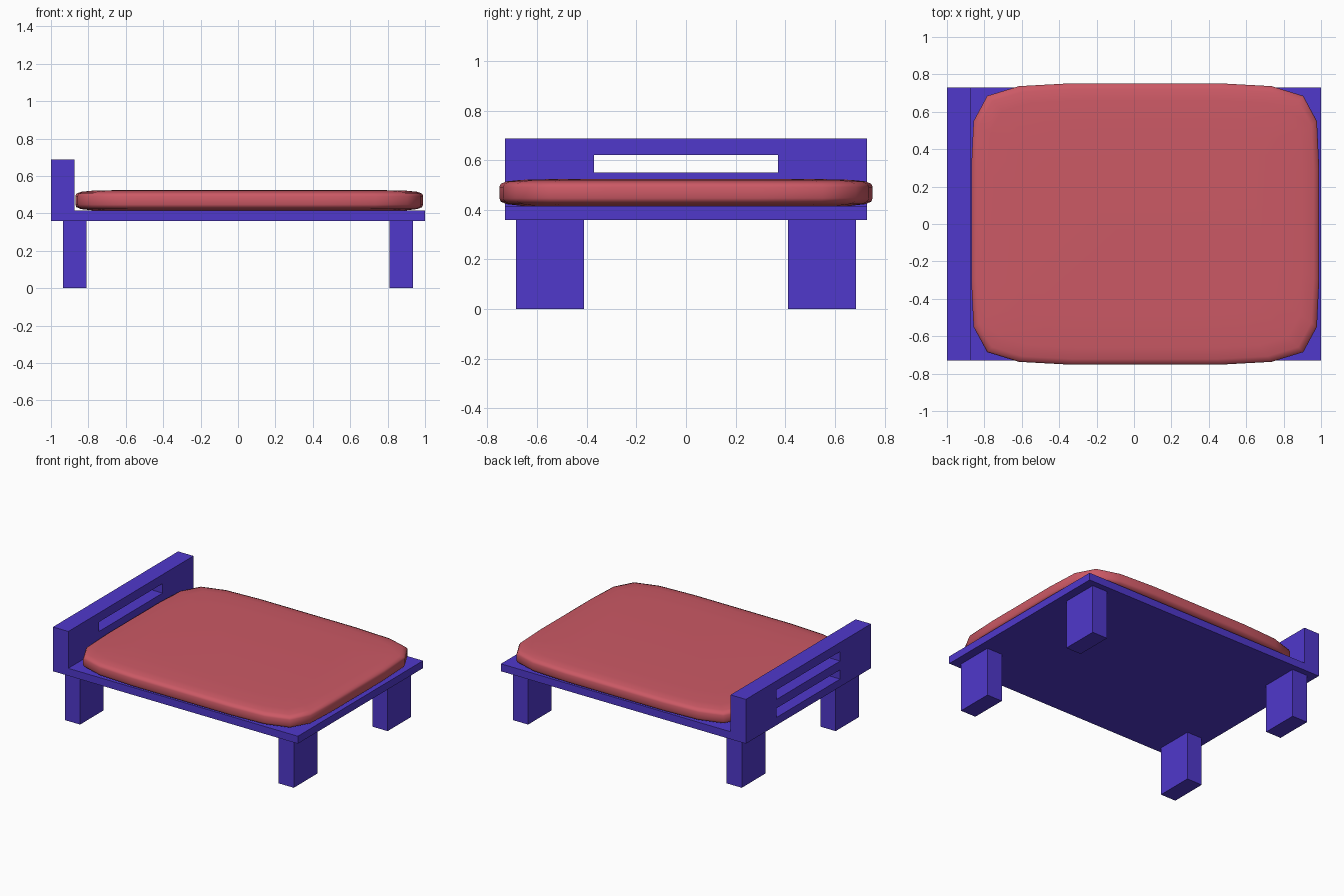
import bpy, bmesh

if "Cube" in bpy.data.objects:
    bpy.data.objects.remove(bpy.data.objects["Cube"])

def material(name, rgb):
    m = bpy.data.materials.new(name)
    m.diffuse_color = (*rgb, 1)
    m.use_nodes = True
    m.node_tree.nodes["Principled BSDF"].inputs["Base Color"].default_value = m.diffuse_color
    return m

FRAME = material("frame_blue", (0.08, 0.04, 0.60))
CLOTH = material("mattress_red", (0.60, 0.10, 0.13))

def add_object(name, bm, mat=None):
    bmesh.ops.recalc_face_normals(bm, faces=bm.faces)
    me = bpy.data.meshes.new(name)
    bm.to_mesh(me)
    bm.free()
    ob = bpy.data.objects.new(name, me)
    bpy.context.collection.objects.link(ob)
    if mat:
        me.materials.append(mat)
    return ob

def box(name, x, y, z, mat=None):
    bm = bmesh.new()
    bmesh.ops.create_cube(bm, size=1)
    for v in bm.verts:
        v.co = [(r[0] + r[1]) / 2 + c * (r[1] - r[0]) for c, r in zip(v.co, (x, y, z))]
    return add_object(name, bm, mat)

# Base and headboard: one L-shaped profile extruded across the bed
bm = bmesh.new()
profile = [(-1, 0.36), (1, 0.36), (1, 0.415), (-0.875, 0.415), (-0.875, 0.687), (-1, 0.687)]
face = bm.faces.new([bm.verts.new((x, -0.73, z)) for x, z in profile])
ext = bmesh.ops.extrude_face_region(bm, geom=[face])
bmesh.ops.translate(bm, vec=(0, 1.46, 0),
                    verts=[g for g in ext["geom"] if isinstance(g, bmesh.types.BMVert)])
frame = add_object("bed_frame", bm, FRAME)

# Two slots through the headboard
for i, z in enumerate([(0.55, 0.62), (0.417, 0.485)]):
    cutter = box(f"slot_cutter_{i}", (-1.1, -0.8), (-0.37, 0.37), z)
    cutter.hide_render = True
    cutter.hide_set(True)
    mod = frame.modifiers.new(f"slot_{i}", 'BOOLEAN')
    mod.operation = 'DIFFERENCE'
    mod.solver = 'EXACT'
    mod.object = cutter

# Four legs
for sx, end in ((-1, "head"), (1, "foot")):
    for sy, side in ((-1, "front"), (1, "back")):
        box(f"{end}_{side}_leg", sorted((sx * 0.81, sx * 0.935)),
            sorted((sy * 0.41, sy * 0.685)), (0, 0.36), FRAME)

# Mattress: rounded outline stacked in rings with soft top and bottom edges
quarter = [(0.93, 0.3), (0.918, 0.55), (0.845, 0.685), (0.675, 0.737), (0.4, 0.752)]
outline = (quarter + [(-x, y) for x, y in reversed(quarter)]
           + [(-x, -y) for x, y in quarter] + [(x, -y) for x, y in reversed(quarter)])
rings = [(0.26, 0.411), (0.09, 0.416), (0.03, 0.423), (0.006, 0.433), (0, 0.447),
         (0, 0.492), (0.006, 0.505), (0.03, 0.515), (0.09, 0.521), (0.26, 0.525)]
bm = bmesh.new()
loops = [[bm.verts.new((0.06 + x * (1 - d / 0.93), y * (1 - d / 0.752), z))
          for x, y in outline] for d, z in rings]
n = len(outline)
for a, b in zip(loops, loops[1:]):
    for i in range(n):
        j = (i + 1) % n
        bm.faces.new((a[i], a[j], b[j], b[i]))
bm.faces.new(loops[0][::-1])
bm.faces.new(loops[-1])
mattress = add_object("mattress", bm, CLOTH)
bpy.context.view_layer.objects.active = mattress
mattress.select_set(True)
bpy.ops.object.shade_smooth_by_angle(angle=1.0)
